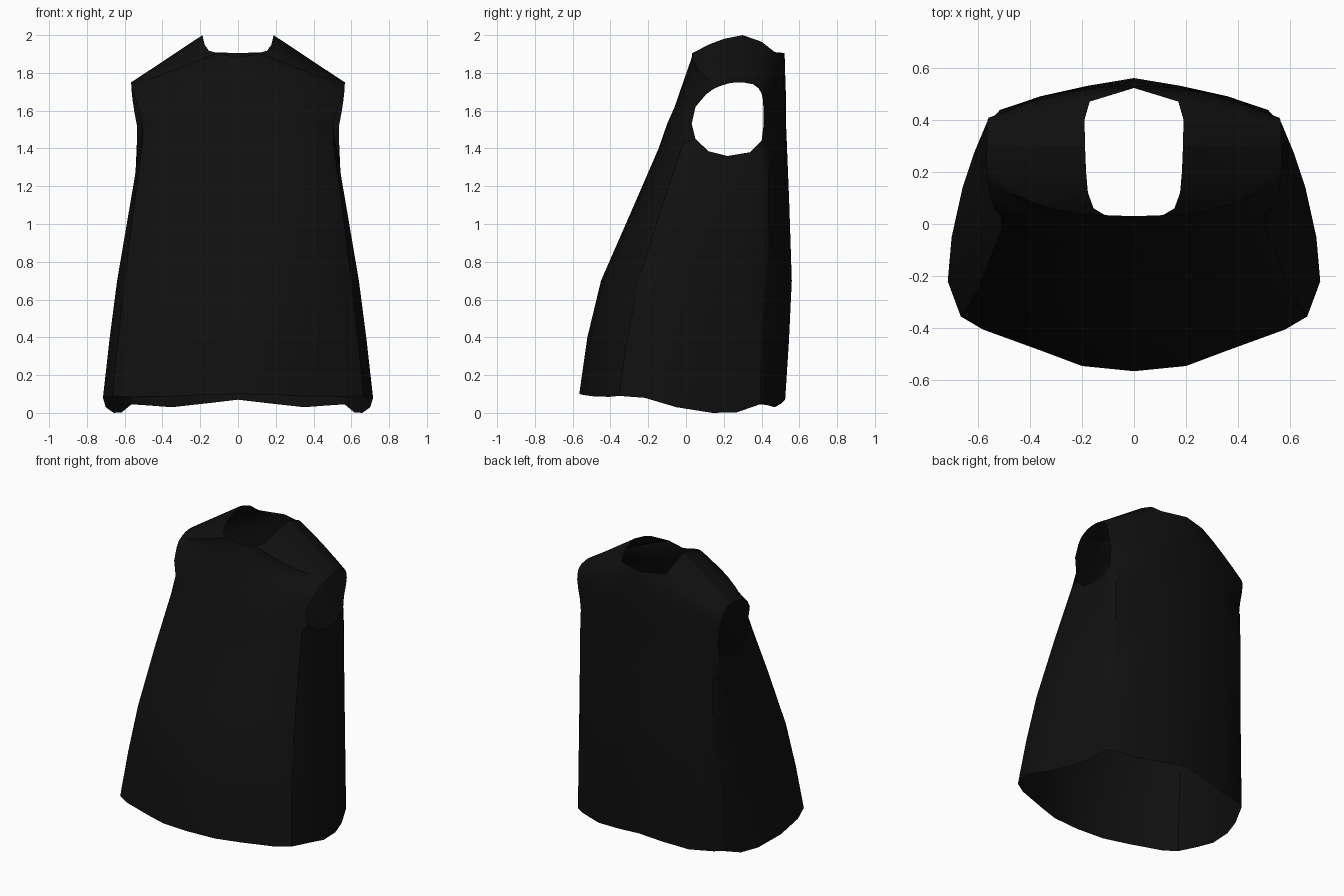
import bpy, bmesh, math
from mathutils import Vector as V

# Half cross-sections, front centre -> side seam -> back centre
HEM = [(0, -.565, .1), (.2, -.545, .095), (.36, -.485, .087), (.58, -.405, .085), (.665, -.355, .09),
       (.715, -.22, .08), (.70, -.05, .03), (.658, .14, 0), (.615, .27, .003), (.565, .39, .045),
       (.51, .425, .042), (.35, .47, .03), (.17, .505, .05), (0, .525, .07)]
MID = [(0, -.45), (.2, -.437), (.36, -.39), (.52, -.315), (.6, -.25), (.64, -.12), (.635, .03),
       (.605, .17), (.575, .29), (.548, .4), (.515, .437), (.36, .49), (.18, .53), (0, .56)]
RIB = [(0, -.275), (.2, -.263), (.35, -.227), (.48, -.175), (.55, -.125), (.572, -.03), (.57, .08),
       (.563, .2), (.555, .32), (.541, .402), (.515, .438), (.355, .49), (.18, .526), (0, .547)]
CHEST = [(0, -.145, 1.4), (.19, -.138, 1.4), (.34, -.112, 1.4), (.445, -.07, 1.41), (.505, -.015, 1.43),
         (.512, .05, 1.45), (.525, .12, 1.385), (.53, .22, 1.36), (.533, .34, 1.38), (.535, .4, 1.44),
         (.515, .435, 1.42), (.355, .488, 1.4), (.18, .52, 1.4), (0, .535, 1.4)]
# Upper rows: centre/neck point, armhole point, bow exponent
FRONT = [((0, -.1, 1.53), (.505, .03, 1.53), 3.2), ((0, -.06, 1.62), (.53, .05, 1.62), 3),
         ((0, -.005, 1.78), (.55, .105, 1.685), 2.5), ((0, .03, 1.88), (.56, .145, 1.715), 2.4),
         ((.11, .033, 1.905), (.563, .175, 1.728), 2.2), ((.155, .06, 1.918), (.565, .2, 1.737), 1.8),
         ((.177, .12, 1.95), (.566, .23, 1.745), 1.5), ((.184, .2, 1.98), (.566, .265, 1.75), 1.2),
         ((.188, .3, 2), (.565, .3, 1.75), 1)]
BACK = [((0, .53, 1.52), (.535, .41, 1.52), 2.4), ((0, .53, 1.65), (.55, .41, 1.6), 2.2),
        ((0, .525, 1.8), (.558, .408, 1.655), 2), ((0, .522, 1.905), (.562, .4, 1.69), 1.6),
        ((.17, .47, 1.91), (.564, .385, 1.718), 1.3), ((.19, .4, 1.965), (.565, .355, 1.74), 1),
        ((.188, .3, 2), (.565, .3, 1.75), 1)]

bm = bmesh.new()


def add_row(points):
    return [bm.verts.new(p) for p in points]


def bridge(a, b, flip=False):
    for i in range(len(a) - 1):
        q = [a[i], a[i + 1], b[i + 1], b[i]]
        bm.faces.new(q[::-1] if flip else q)


def bowed(start, end, power, n):
    s, e = V(start), V(end)
    out = []
    for i in range(n):
        t = i / (n - 1)
        p = s.lerp(e, t)
        p.y = s.y + (e.y - s.y) * t ** power
        out.append(p)
    return out


# Lower body: flared tube from hem to armpits
def body_point(i, k):
    a, m = V(HEM[i]), V((*MID[i], .7))
    r, c = V((*RIB[i], 1.1)), V(CHEST[i])
    if k > 4:
        return r.lerp(c, (k - 4) / 2)
    if k > 2:
        return m.lerp(r, (k - 2) / 2)
    p = a.lerp(m, k / 2)
    if k == 1:  # slight outward billow between hem and middle
        p += (m - a - (r - m) * 1.5) * .1 * (1 if i < 7 else .5)
        p.z = (a.z + m.z) / 2
    return p


prev = None
for k in range(7):
    row = add_row([body_point(i, k) for i in range(len(HEM))])
    if prev:
        bridge(prev, row)
    prev = row

# Front yoke and back yoke, leaving armhole and neck open
for rows, base, flip in ((FRONT, prev[:6], False), (BACK, prev[9:][::-1], True)):
    for s, e, p in rows:
        row = add_row(bowed(s, e, p, len(base)))
        bridge(base, row, flip)
        base = row

# Mirror to the left half and weld seams
geo = bm.verts[:] + bm.edges[:] + bm.faces[:]
dup = bmesh.ops.duplicate(bm, geom=geo)["geom"]
for v in dup:
    if isinstance(v, bmesh.types.BMVert):
        v.co.x *= -1
bmesh.ops.reverse_faces(bm, faces=[f for f in dup if isinstance(f, bmesh.types.BMFace)])
bmesh.ops.remove_doubles(bm, verts=bm.verts[:], dist=.002)

mesh = bpy.data.meshes.new("sleeveless_top")
bm.to_mesh(mesh)
bm.free()
top = bpy.data.objects.new("sleeveless_top", mesh)
bpy.context.collection.objects.link(top)

# Black cloth
cloth = bpy.data.materials.new("black_cloth")
cloth.diffuse_color = (.005, .005, .005, 1)
mesh.materials.append(cloth)
bpy.context.view_layer.objects.active = top
top.select_set(True)
bpy.ops.object.shade_smooth_by_angle(angle=math.radians(30))
